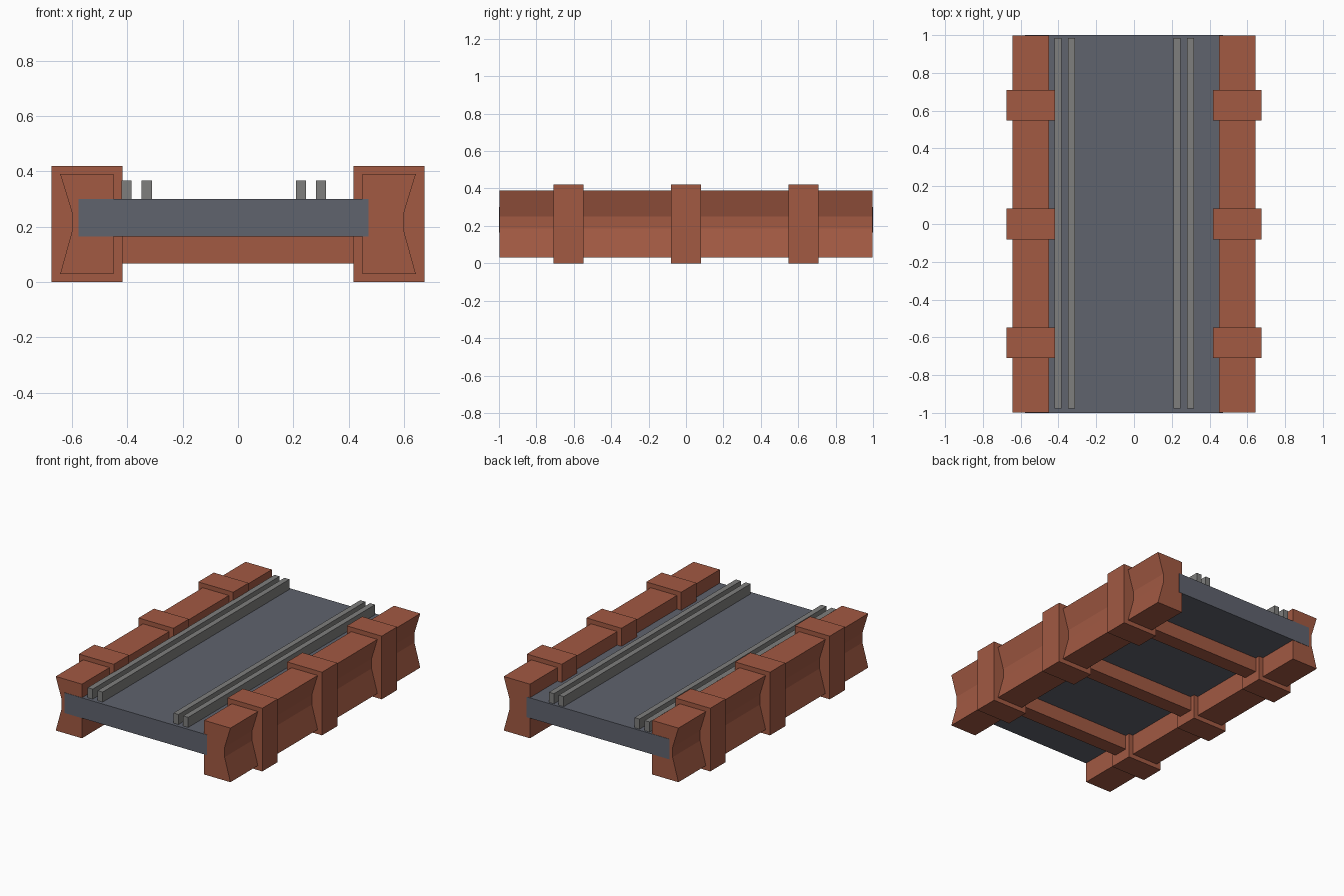
import bpy, bmesh

if "Cube" in bpy.data.objects:
    bpy.data.objects.remove(bpy.data.objects["Cube"])


def material(name, rgb):
    m = bpy.data.materials.new(name)
    m.diffuse_color = (*rgb, 1)
    m.use_nodes = True
    m.node_tree.nodes["Principled BSDF"].inputs["Base Color"].default_value = m.diffuse_color
    return m


RUST = material("rust", (0.36, 0.10, 0.055))
SLATE = material("slate", (0.115, 0.125, 0.155))
STEEL = material("steel", (0.21, 0.21, 0.205))


def prism(name, profile, y0, y1, mat):
    """Extrude an (x, z) profile along y."""
    bm = bmesh.new()
    face = bm.faces.new([bm.verts.new((x, y0, z)) for x, z in profile])
    ext = bmesh.ops.extrude_face_region(bm, geom=[face])
    moved = [v for v in ext["geom"] if isinstance(v, bmesh.types.BMVert)]
    bmesh.ops.translate(bm, verts=moved, vec=(0, y1 - y0, 0))
    bmesh.ops.recalc_face_normals(bm, faces=bm.faces)
    me = bpy.data.meshes.new(name)
    bm.to_mesh(me)
    bm.free()
    me.materials.append(mat)
    ob = bpy.data.objects.new(name, me)
    bpy.context.collection.objects.link(ob)
    return ob


def box(name, x0, x1, y0, y1, z0, z1, mat):
    return prism(name, [(x0, z0), (x1, z0), (x1, z1), (x0, z1)], y0, y1, mat)


# Road deck, slightly off centre between the girders
box("deck", -0.577, 0.472, -1, 1, 0.165, 0.30, SLATE)

# Side girders with a recessed outer face
girder = [(0.45, 0.03), (0.643, 0.03), (0.60, 0.185),
          (0.60, 0.25), (0.643, 0.39), (0.45, 0.39)]
for side, s in (("left", -1), ("right", 1)):
    prism(f"{side}_girder", [(s * x, z) for x, z in girder], -0.998, 0.998, RUST)

# Collars around the girders, joined by cross beams under the deck
for i, y in enumerate((-0.628, 0, 0.628), 1):
    for side, s in (("left", -1), ("right", 1)):
        box(f"{side}_collar_{i}", s * 0.418, s * 0.675, y - 0.081, y + 0.081, 0, 0.42, RUST)
    box(f"cross_beam_{i}", -0.43, 0.43, y - 0.05, y + 0.05, 0.068, 0.17, RUST)

# Two pairs of guide rails
for i, x in enumerate((-0.403, -0.33, 0.228, 0.30), 1):
    box(f"rail_{i}", x - 0.0185, x + 0.0185, -0.978, 0.986, 0.29, 0.367, STEEL)
